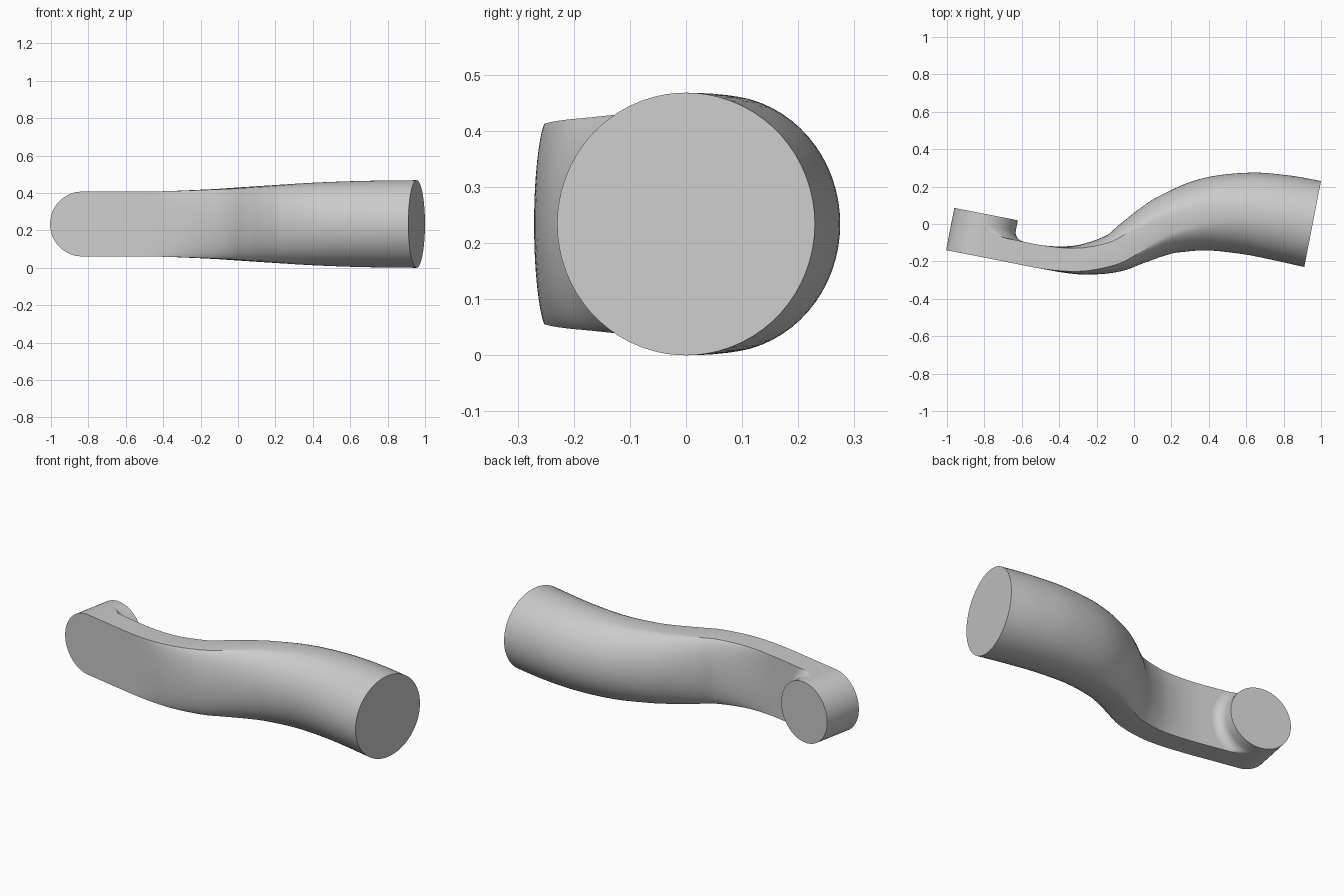
import bpy, bmesh
from math import sin, cos, pi, sqrt, acos, radians
from mathutils import Vector

if "Cube" in bpy.data.objects:
    bpy.data.objects.remove(bpy.data.objects["Cube"])

ZC = 0.234            # height of the centre plane
R_GRIP = 0.234        # round grip end
R_BOSS = 0.173        # boss radius = half height of the flat plate
HALF_T = 0.062        # half thickness of the flat plate
ALONG = Vector((0.982, -0.191, 0)).normalized()   # plate direction
OUT = Vector((-ALONG.y, ALONG.x, 0))              # boss axis
PIVOT = Vector((-0.823, -0.112, ZC))              # boss axis at mid plate
UP = Vector((0, 0, 1))


def loft(name, rings):
    """Closed skin over rings with equal point counts."""
    bm = bmesh.new()
    vr = [[bm.verts.new(p) for p in ring] for ring in rings]
    n = len(vr[0])
    for a, b in zip(vr, vr[1:]):
        for i in range(n):
            j = (i + 1) % n
            bm.faces.new((a[i], a[j], b[j], b[i]))
    bm.faces.new(vr[0])
    bm.faces.new(vr[-1])
    bmesh.ops.remove_doubles(bm, verts=bm.verts, dist=0.00005)
    bmesh.ops.recalc_face_normals(bm, faces=bm.faces)
    me = bpy.data.meshes.new(name)
    bm.to_mesh(me)
    bm.free()
    ob = bpy.data.objects.new(name, me)
    bpy.context.collection.objects.link(ob)
    bpy.ops.object.select_all(action='DESELECT')
    ob.select_set(True)
    bpy.context.view_layer.objects.active = ob
    bpy.ops.object.shade_smooth_by_angle(angle=radians(28))
    return ob


CORNER = acos(HALF_T / R_GRIP)   # angle on the circle that maps to the plate corner


def section(t, hz):
    """(side, up) points morphing from rectangle (t=0) to circle (t=1)."""
    angs = [-CORNER + 2 * CORNER * i / 28 for i in range(28)]
    angs += [CORNER + (pi - 2 * CORNER) * i / 8 for i in range(8)]
    angs += [a + pi for a in angs]
    pts = []
    for a in angs:
        c, s = R_GRIP * cos(a), R_GRIP * sin(a)
        rx = max(-HALF_T, min(HALF_T, c))
        rz = max(-1, min(1, sin(a) / sin(CORNER))) * hz
        pts.append((rx + (c - rx) * t, rz + (s - rz) * t))
    return pts


def place(p, tangent, t, hz):
    side = Vector((-tangent.y, tangent.x, 0)).normalized()
    return [p + side * u + UP * v for u, v in section(t, hz)]


# Handle centreline: x, y, roundness
path = [(-0.66, -0.144, 0), (-0.5, -0.175, 0), (-0.37, -0.190, 0.05),
        (-0.25, -0.187, 0.13), (-0.1, -0.153, 0.25), (0, -0.098, 0.36),
        (0.1, -0.042, 0.47), (0.2, 0.003, 0.58), (0.4, 0.052, 0.78),
        (0.62, 0.055, 0.92), (0.8, 0.031, 0.98), (0.955, 0, 1)]
P = [Vector(p) for p in path]
P = [Vector((PIVOT.x, PIVOT.y, 0))] + P + [P[-1] + Vector((0.155, -0.031, 0))]

samples = []
for i in range(1, len(P) - 2):
    a, b, c, d = P[i - 1:i + 3]
    m0 = (c - a) * ((c - b).length / ((c - b).length + (b - a).length))
    m1 = (d - b) * ((c - b).length / ((d - c).length + (c - b).length))
    for k in range(6):
        s = k / 6
        samples.append(b * (2*s**3 - 3*s*s + 1) + m0 * (s**3 - 2*s*s + s)
                       + c * (3*s*s - 2*s**3) + m1 * (s**3 - s*s))
samples.append(P[-2])

# Rounded plate end, then the swept bar
rings = []
for k in range(25):
    f = k / 24 * pi / 2
    rings.append(place(PIVOT - ALONG * R_BOSS * cos(f), ALONG, 0,
                       max(R_BOSS * sin(f), 0.0001)))
for i, q in enumerate(samples):
    tan = samples[min(i + 1, len(samples) - 1)] - samples[max(i - 1, 0)]
    if i in (0, len(samples) - 1):
        tan = ALONG
    t = max(0, min(1, q.z))
    rings.append(place(Vector((q.x, q.y, ZC)), Vector((tan.x, tan.y, 0)), t, R_BOSS))
loft("lever_handle", rings)

# Round boss, blended into the plate by a fillet on the handle side
FILLET = 0.05
levels = [(HALF_T - 0.02, R_BOSS * 0.9)]
for k in range(9):
    a = k / 8 * pi / 2
    levels.append((HALF_T + FILLET * (1 - cos(a)), R_BOSS + FILLET * (1 - sin(a))))
levels.append((0.23 - HALF_T, R_BOSS))
rings = []
for h, r in levels:
    ring = []
    for i in range(96):
        a = i * 2 * pi / 96
        rr = r if cos(a) > 1e-6 else min(r, R_BOSS)
        v = max(-R_BOSS, min(R_BOSS, rr * sin(a)))
        ring.append(PIVOT + ALONG * rr * cos(a) + OUT * h + UP * v)
    rings.append(ring)
loft("pivot_boss", rings)
